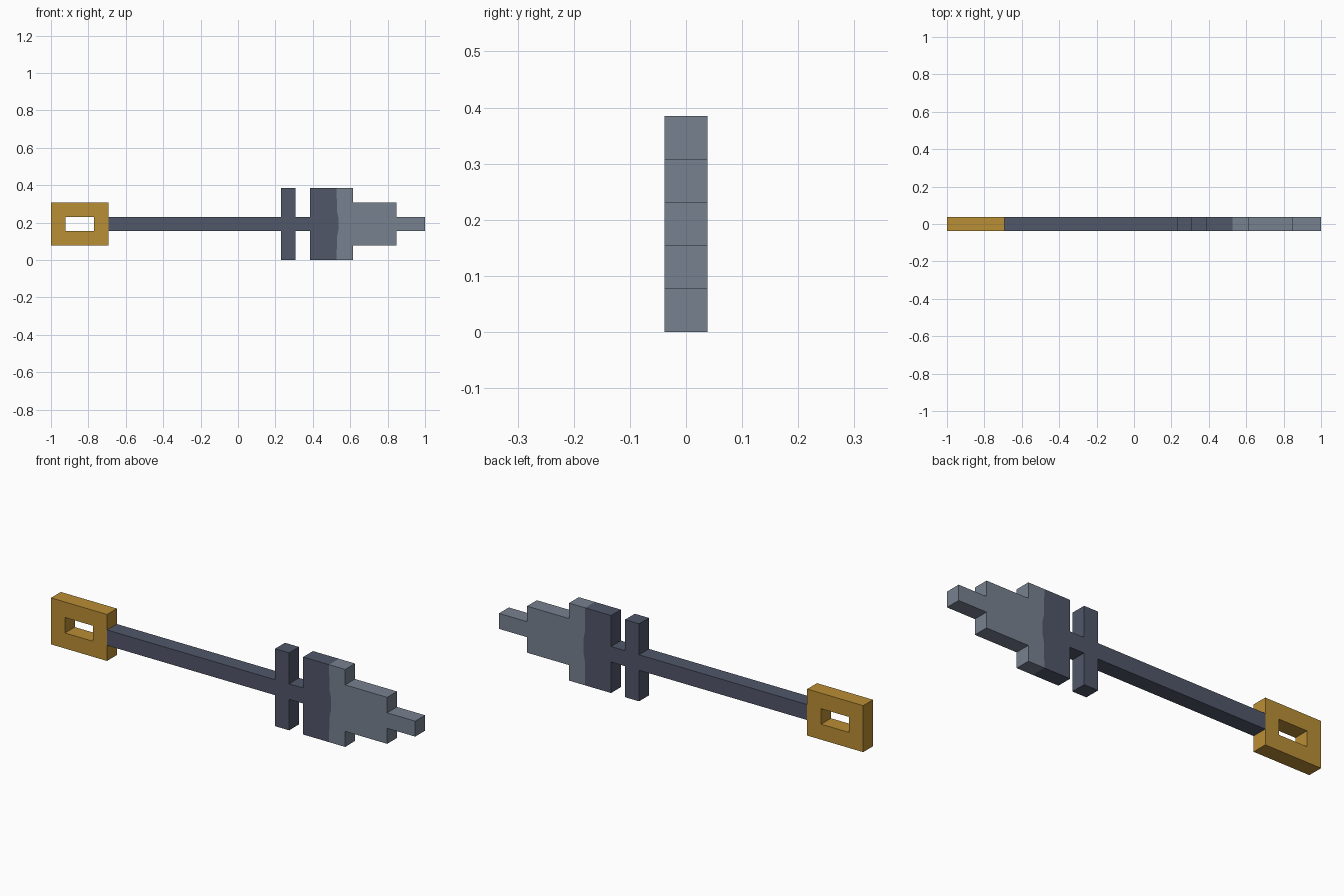
import bpy, bmesh

if "Cube" in bpy.data.objects:
    bpy.data.objects.remove(bpy.data.objects["Cube"])

U = 1 / 13          # grid module: the model is 26 modules long, 5 high, 1 deep
MID = 2.5 * U       # height of the long axis


def material(name, rgb):
    m = bpy.data.materials.new(name)
    lin = [((c / 255 + 0.055) / 1.055) ** 2.4 for c in rgb]
    m.diffuse_color = (*lin, 1)
    m.use_nodes = True
    m.node_tree.nodes["Principled BSDF"].inputs["Base Color"].default_value = m.diffuse_color
    return m


def finish(name, bm, mat):
    bmesh.ops.remove_doubles(bm, verts=bm.verts, dist=1e-5)
    bmesh.ops.recalc_face_normals(bm, faces=bm.faces)
    me = bpy.data.meshes.new(name)
    bm.to_mesh(me)
    bm.free()
    me.materials.append(mat)
    ob = bpy.data.objects.new(name, me)
    bpy.context.collection.objects.link(ob)
    return ob


def extrude_loop(bm, pts):
    """Front and back vertex rings joined by side walls."""
    front, back = [[bm.verts.new((x, y, z)) for x, z in pts] for y in (-U / 2, U / 2)]
    n = len(pts)
    for i in range(n):
        j = (i + 1) % n
        bm.faces.new((front[i], front[j], back[j], back[i]))
    return front, back


def mirrored_prism(name, half, mat):
    """Upper outline (x, half height in modules) mirrored about the long axis."""
    pts = [(x, MID + h * U) for x, h in half]
    pts += [(x, MID - h * U) for x, h in reversed(half)]
    bm = bmesh.new()
    for ring in extrude_loop(bm, pts):
        bm.faces.new(ring)
    return finish(name, bm, mat)


def gx(n):
    return -1 + n * U


gold = material("gold", (186, 142, 53))
dark = material("dark slate", (81, 87, 106))
light = material("light steel", (119, 129, 143))

# Handle: rectangular frame with a slot
bm = bmesh.new()
rect = lambda x0, x1, z0, z1: [(gx(x0), z0 * U), (gx(x1), z0 * U), (gx(x1), z1 * U), (gx(x0), z1 * U)]
outer = extrude_loop(bm, rect(0, 4, 1, 4))
inner = extrude_loop(bm, rect(1, 3, 2, 3))
for o, n in zip(outer, inner):
    for i in range(4):
        j = (i + 1) % 4
        bm.faces.new((o[i], o[j], n[j], n[i]))
finish("handle", bm, gold)

# Wavy line where the dark shaft meets the light tip
seam = [(0.527, 2.5), (0.529, 0.9), (0.537, 0.4)]

# Shaft with crossbar and dark head base
mirrored_prism("shaft_and_guard", [
    (gx(4), .5), (gx(16), .5), (gx(16), 2.5), (gx(17), 2.5), (gx(17), .5),
    (gx(18), .5), (gx(18), 2.5)] + seam, dark)

# Stepped tip
mirrored_prism("stepped_tip", seam[::-1] + [
    (gx(21), 2.5), (gx(21), 1.5), (gx(24), 1.5), (gx(24), .5), (gx(26), .5)], light)
